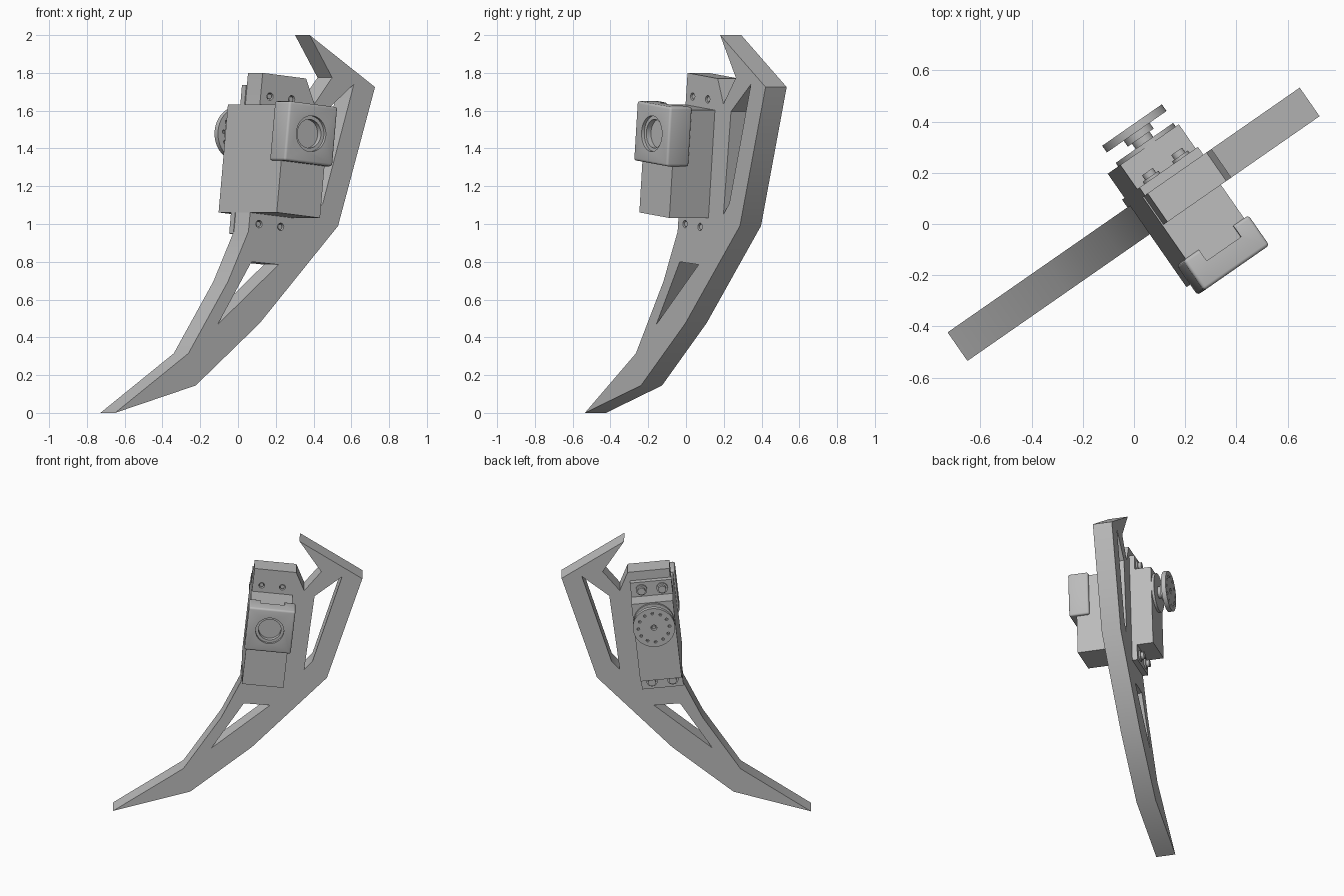
import bpy, bmesh, math
from mathutils import Matrix, Vector

if "Cube" in bpy.data.objects:
    bpy.data.objects.remove(bpy.data.objects["Cube"])

grey = bpy.data.materials.new("plain_grey")
grey.diffuse_color = (0.5, 0.5, 0.5, 1)
grey.use_nodes = True
grey.node_tree.nodes["Principled BSDF"].inputs["Base Color"].default_value = grey.diffuse_color

# Local frames: X along the plate, Y up, Z out of its front face
ANG = math.radians(34.8)
c, s = math.cos(ANG), math.sin(ANG)
PLATE = Matrix(((c, 0, s, 0), (s, 0, -c, 0), (0, 1, 0, 0), (0, 0, 0, 1)))
TILT = Matrix.Translation((0, 1.4, 0)) @ Matrix.Rotation(math.radians(-6), 4, 'Z')
SERVO = PLATE @ TILT
AXIS = (0.205, 0.10)          # output shaft position in the servo frame


def activate(ob):
    bpy.ops.object.select_all(action='DESELECT')
    ob.select_set(True)
    bpy.context.view_layer.objects.active = ob


def smooth(ob):
    activate(ob)
    bpy.ops.object.shade_smooth_by_angle(angle=math.radians(35))


def finish(name, bm, frame):
    me = bpy.data.meshes.new(name)
    bmesh.ops.recalc_face_normals(bm, faces=bm.faces)
    bm.to_mesh(me)
    bm.free()
    me.materials.append(grey)
    ob = bpy.data.objects.new(name, me)
    bpy.context.collection.objects.link(ob)
    ob.matrix_world = frame
    return ob


def box(name, x, y, z, bevel=0.0):
    bm = bmesh.new()
    size = Vector((x[1] - x[0], y[1] - y[0], z[1] - z[0]))
    mid = Vector((x[0] + x[1], y[0] + y[1], z[0] + z[1])) / 2
    bmesh.ops.create_cube(bm, size=1, matrix=Matrix.Translation(mid) @ Matrix.Diagonal((*size, 1)))
    if bevel:
        bmesh.ops.bevel(bm, geom=bm.edges[:], offset=bevel, segments=3, profile=0.5, affect='EDGES')
    return finish(name, bm, SERVO)


def cyl(name, at, r, z, segs=32):
    bm = bmesh.new()
    m = Matrix.Translation((at[0], at[1], (z[0] + z[1]) / 2))
    bmesh.ops.create_cone(bm, cap_ends=True, segments=segs, radius1=r, radius2=r,
                          depth=z[1] - z[0], matrix=m)
    ob = finish(name, bm, SERVO)
    smooth(ob)
    return ob


def circle(x, y, r, n):
    return [(x + r * math.cos(math.tau * i / n), y + r * math.sin(math.tau * i / n)) for i in range(n)]


def sheet(name, loops, z, frame):
    """Flat outline with holes, extruded between two depths."""
    cu = bpy.data.curves.new(name, 'CURVE')
    cu.dimensions, cu.fill_mode = '2D', 'BOTH'
    cu.extrude = (z[1] - z[0]) / 2
    for pts in loops:
        sp = cu.splines.new('POLY')
        sp.points.add(len(pts) - 1)
        for p, co in zip(sp.points, pts):
            p.co = (co[0], co[1], 0, 1)
        sp.use_cyclic_u = True
    ob = bpy.data.objects.new(name, cu)
    bpy.context.collection.objects.link(ob)
    ob.matrix_world = frame @ Matrix.Translation((0, 0, (z[0] + z[1]) / 2))
    activate(ob)
    bpy.ops.object.convert(target='MESH')
    ob = bpy.context.object
    bm = bmesh.new()
    bm.from_mesh(ob.data)
    bmesh.ops.remove_doubles(bm, verts=bm.verts, dist=1e-5)
    bmesh.ops.recalc_face_normals(bm, faces=bm.faces)
    bm.to_mesh(ob.data)
    bm.free()
    ob.data.materials.clear()
    ob.data.materials.append(grey)
    smooth(ob)
    return ob


def cut(ob, cutter):
    activate(ob)
    m = ob.modifiers.new("cut", 'BOOLEAN')
    m.operation, m.object, m.solver = 'DIFFERENCE', cutter, 'EXACT'
    bpy.ops.object.modifier_apply(modifier=m.name)
    bpy.data.objects.remove(cutter)


# Leg plate with two windows and four screw holes
outline = [(-.84, 0), (-.32, .145), (.093, .475), (.598, .99), (.836, 1.725), (.415, 2.0),
           (.56, 1.775), (.445, 1.635), (.392, 1.77), (.112, 1.80), (.02, .96),
           (-.112, .695), (-.367, .315)]
low_window = [(.215, .785), (.04, .80), (-.178, .468)]
high_window = [(.70, 1.74), (.515, 1.595), (.445, 1.05), (.50, 1.11)]
screws = [(x, y) for x in (.13, .27) for y in (-.389, .29)]
holes = []
for p in screws:
    q = TILT @ Vector((*p, 0))
    holes.append(circle(q.x, q.y, .02, 16))
sheet("leg_plate", [outline, low_window, high_window] + holes, (-.068, .068), PLATE)

# Servo body and mounting flange
box("servo_body", (.063, .343), (-.334, .24), (-.22, .32))
box("servo_flange", (.063, .343), (-.447, .345), (-.105, -.066))

# Front cap: rounded block, notched behind, with a stepped round recess
cap = box("front_cap", (.05, .363), (-.058, .258), (.227, .37), bevel=.013)
cut(cap, box("notch_cutter", (.125, .29), (.2, .3), (.2, .28)))
cut(cap, cyl("wide_cutter", AXIS, .095, (.352, .4), 40))
cut(cap, cyl("deep_cutter", AXIS, .076, (.322, .4), 40))
smooth(cap)

# Output shaft and drilled horn disc at the back
cyl("gear_boss", AXIS, .137, (-.237, -.21), 40)
cyl("output_shaft", AXIS, .042, (-.275, -.23))
cyl("horn_hub", AXIS, .062, (-.292, -.262))
drill = [circle(AXIS[0] + .105 * math.cos(math.tau * i / 12),
                AXIS[1] + .105 * math.sin(math.tau * i / 12), .01, 10) for i in range(12)]
sheet("horn_disc", [circle(*AXIS, .142, 48), circle(*AXIS, .02, 16)] + drill,
      (-.322, -.29), SERVO)
cyl("horn_screw", AXIS, .012, (-.318, -.28), 12)

# Mounting screws
for i, p in enumerate(screws):
    cyl(f"screw_washer_{i}", p, .038, (-.116, -.104), 24)
    cyl(f"screw_head_{i}", p, .026, (-.138, -.115), 20)
    cyl(f"screw_shaft_{i}", p, .014, (-.11, .062), 12)
